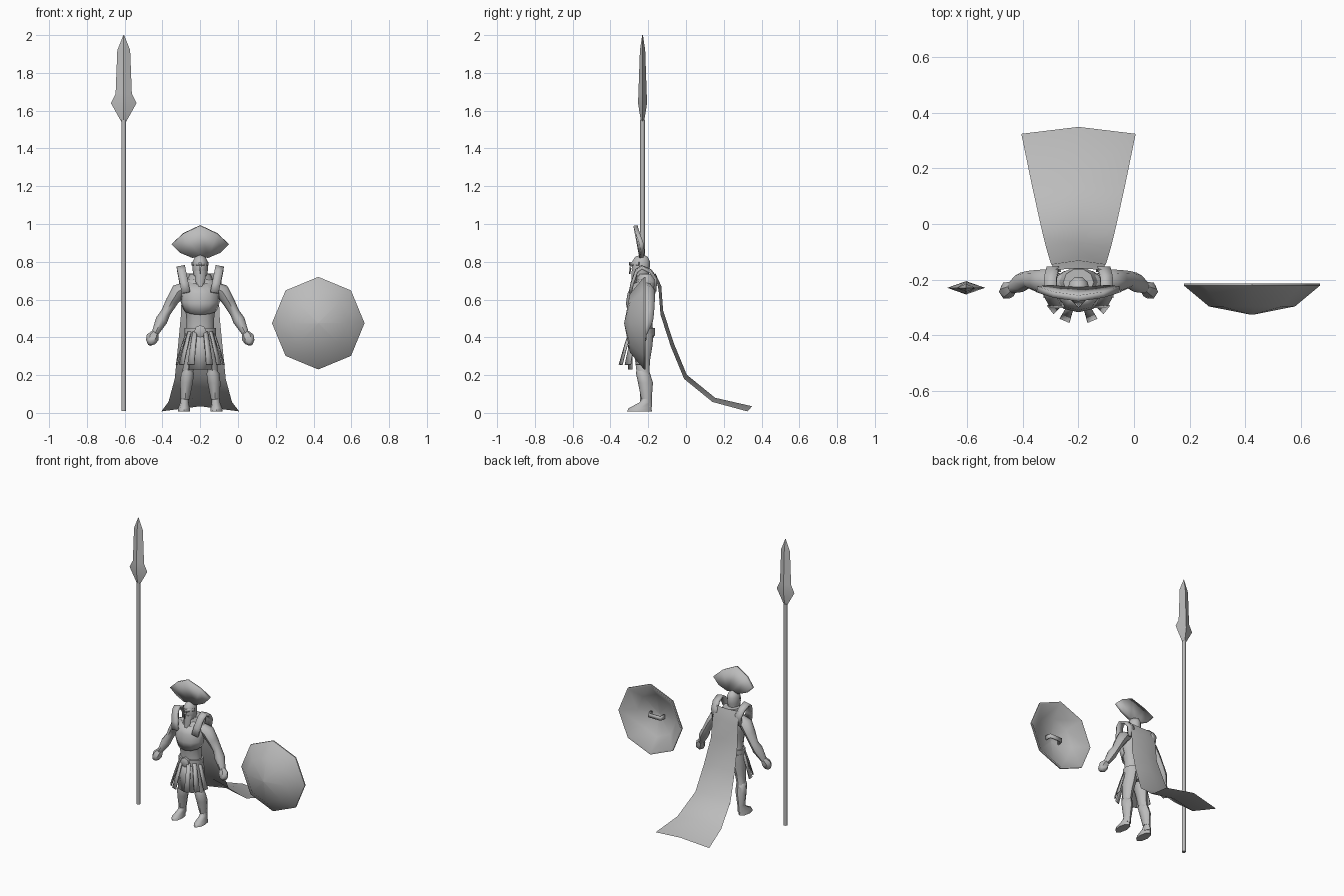
import bpy, bmesh, math
from mathutils import Vector

CX, CY = -0.20, -0.23          # warrior centre line
mat = bpy.data.materials.new("plain grey")
mat.diffuse_color = (0.5, 0.5, 0.5, 1)


def finish(name, verts, faces, angle=50, solid=0.0):
    me = bpy.data.meshes.new(name)
    me.from_pydata([tuple(v) for v in verts], [], faces)
    bm = bmesh.new()
    bm.from_mesh(me)
    bmesh.ops.recalc_face_normals(bm, faces=bm.faces)
    bm.to_mesh(me)
    bm.free()
    me.materials.append(mat)
    ob = bpy.data.objects.new(name, me)
    bpy.context.collection.objects.link(ob)
    if solid:
        m = ob.modifiers.new("thickness", "SOLIDIFY")
        m.thickness, m.offset = solid, 0
    bpy.ops.object.select_all(action="DESELECT")
    ob.select_set(True)
    bpy.context.view_layer.objects.active = ob
    bpy.ops.object.shade_smooth_by_angle(angle=math.radians(angle))
    return ob


def skin(name, rings, closed_ends=True, **kw):
    """Join equal-length rings of points into a tube."""
    n = len(rings[0])
    verts = [p for r in rings for p in r]
    faces = [(i * n + j, i * n + (j + 1) % n, (i + 1) * n + (j + 1) % n, (i + 1) * n + j)
             for i in range(len(rings) - 1) for j in range(n)]
    if closed_ends:
        faces += [tuple(range(n)), tuple((len(rings) - 1) * n + j for j in range(n))]
    return finish(name, verts, faces, **kw)


def stack(name, secs, n=10, **kw):
    """Horizontal ellipses: x, y, z, half width, half depth."""
    rings = [[(x + a * math.cos(2 * math.pi * k / n), y + b * math.sin(2 * math.pi * k / n), z)
              for k in range(n)] for x, y, z, a, b in secs]
    return skin(name, rings, **kw)


def limb(name, pts, n=8, **kw):
    """Rings square to a path of x, y, z, half width, half depth."""
    rings = []
    for i, p in enumerate(pts):
        d = Vector(pts[min(i + 1, len(pts) - 1)][:3]) - Vector(pts[max(i - 1, 0)][:3])
        v = Vector((0, 1, 0))
        u = v.cross(d).normalized()
        v = d.cross(u).normalized()
        rings.append([Vector(p[:3]) + u * p[3] * math.cos(2 * math.pi * k / n)
                      + v * p[4] * math.sin(2 * math.pi * k / n) for k in range(n)])
    return skin(name, rings, **kw)


def sheet(name, rows, **kw):
    """Grid surface through rows of points."""
    n = len(rows[0])
    faces = [(i * n + j, i * n + j + 1, (i + 1) * n + j + 1, (i + 1) * n + j)
             for i in range(len(rows) - 1) for j in range(n - 1)]
    return finish(name, [p for r in rows for p in r], faces, **kw)


# Spear
stack("spear_shaft", [(-0.605, CY, z, 0.013, 0.013) for z in (0.01, 1.55)], n=8)
stack("spear_head", [(-0.605, CY, z, a, b) for z, a, b in
      ((1.54, 0.012, 0.008), (1.64, 0.068, 0.024), (1.69, 0.043, 0.022),
       (1.92, 0.034, 0.014), (2.0, 0.002, 0.002))], n=4, angle=35)

# Shield: octagonal shell, hollow behind
SX, SZ = 0.425, 0.475
prof = [(0.003, -0.327), (0.155, -0.297), (0.245, -0.222), (0.245, -0.214),
        (0.232, -0.214), (0.148, -0.285), (0.003, -0.314)]
skin("shield", [[(SX + r * math.sin(k * math.pi / 4), y, SZ + r * math.cos(k * math.pi / 4))
                 for k in range(8)] for r, y in prof], angle=45)
# Shield handle
sheet("shield_handle", [[(SX + x, y, SZ - 0.014), (SX + x, y, SZ + 0.014)] for x, y in
      ((-0.05, -0.30), (-0.045, -0.262), (0.045, -0.262), (0.05, -0.30))], solid=0.01)

# Torso
stack("torso", [(CX, y, z, a, b) for y, z, a, b in
      ((-0.225, 0.37, 0.045, 0.04), (-0.225, 0.41, 0.08, 0.058), (-0.23, 0.46, 0.072, 0.052),
       (-0.235, 0.52, 0.075, 0.055), (-0.235, 0.58, 0.095, 0.066), (-0.228, 0.64, 0.108, 0.066),
       (-0.215, 0.69, 0.09, 0.054), (-0.215, 0.715, 0.05, 0.04))], n=12)
# Breastplate with pointed lower edge
rows = []
for z, w, d, drop in ((0.70, 0.06, 0.05, 0.02), (0.64, 0.095, 0.074, 0.01),
                      (0.59, 0.1, 0.082, 0.01), (0.55, 0.088, 0.07, 0.03)):
    rows.append([(CX + w * math.sin(t), -0.232 - d * math.cos(t), z - drop * math.cos(t))
                 for t in (math.radians(a) for a in range(-90, 91, 30))])
sheet("breastplate", rows, solid=0.008)

# Neck, collar, helmet and beard
stack("neck", [(CX, -0.22, 0.68, 0.04, 0.036), (CX, -0.235, 0.77, 0.03, 0.032)], n=8)
stack("collar", [(CX, -0.21, 0.69, 0.075, 0.055), (CX, -0.21, 0.735, 0.055, 0.05),
                 (CX, -0.21, 0.735, 0.04, 0.04)], n=10)
stack("helmet", [(CX, y, z, a, b) for y, z, a, b in
      ((-0.238, 0.725, 0.036, 0.04), (-0.24, 0.76, 0.041, 0.05), (-0.238, 0.80, 0.04, 0.05),
       (-0.236, 0.825, 0.028, 0.036), (-0.235, 0.837, 0.008, 0.01))], n=10)
stack("beard", [(CX, -0.285, 0.65, 0.008, 0.008), (CX, -0.275, 0.70, 0.026, 0.016),
                (CX, -0.268, 0.755, 0.03, 0.022)], n=6)
sheet("brow_guard", [[(CX + x, y, z) for x, y in ((-0.042, -0.25), (0, -0.298), (0.042, -0.25))]
      for z in (0.78, 0.8)], solid=0.008)
finish("nose_guard", [(CX - 0.008, -0.292, 0.79), (CX + 0.008, -0.292, 0.79), (CX, -0.298, 0.735)],
       [(0, 1, 2)], solid=0.008)

# Fan crest across the helmet
outer = ((-0.15, -0.235, 0.895), (-0.09, -0.255, 0.95), (0, -0.268, 0.992),
         (0.09, -0.255, 0.95), (0.15, -0.235, 0.895))
inner = ((-0.105, -0.23, 0.85), (-0.04, -0.236, 0.822), (0, -0.238, 0.835),
         (0.04, -0.236, 0.822), (0.105, -0.23, 0.85))
sheet("crest", [[(CX + x, y, z) for x, y, z in r] for r in (outer, inner)], solid=0.022)

# Belt and buckle
stack("belt", [(CX, -0.23, z, 0.083, 0.066) for z in (0.41, 0.45)], n=12)
skin("buckle", [[(CX + r * math.sin(k * math.pi / 4), y, 0.432 + r * math.cos(k * math.pi / 4))
                 for k in range(8)] for r, y in ((0.032, -0.285), (0.032, -0.302), (0.018, -0.308))])

# Front loin cloth
sheet("loin_cloth", [[(CX - w, y + 0.02, z), (CX, y, z), (CX + w, y + 0.02, z)] for w, y, z in
      ((0.04, -0.295, 0.42), (0.055, -0.305, 0.34), (0.06, -0.305, 0.23))], solid=0.006)

for s, side in ((-1, "right"), (1, "left")):
    # Skirt straps fanned round the front and sides
    for i, deg in enumerate((23, 52, 82)):
        a = math.radians(deg)
        out, along = Vector((s * math.sin(a), -math.cos(a), 0)), Vector((s * math.cos(a), math.sin(a), 0))
        rows = [[Vector((CX, CY, z)) + out * r + along * w * e for e in (-1, 1)]
                for r, z, w in ((0.072, 0.43, 0.012), (0.098, 0.35, 0.015), (0.126, 0.255, 0.019))]
        sheet(f"skirt_strap_{side}_{i}", rows, solid=0.007)

    # Arm and fist
    P = lambda pts: [(CX + s * p[0],) + p[1:] for p in pts]
    limb(f"arm_{side}", P([(0.07, -0.215, 0.665, 0.03, 0.035), (0.115, -0.21, 0.645, 0.04, 0.046),
                           (0.15, -0.205, 0.59, 0.032, 0.04), (0.183, -0.2, 0.53, 0.026, 0.031),
                           (0.205, -0.21, 0.49, 0.032, 0.036), (0.24, -0.228, 0.42, 0.018, 0.022)]))
    limb(f"fist_{side}", P([(0.238, -0.226, 0.425, 0.02, 0.02), (0.252, -0.235, 0.4, 0.034, 0.03),
                            (0.262, -0.245, 0.375, 0.027, 0.028),
                            (0.268, -0.25, 0.362, 0.012, 0.016)]), n=6)

    # Raised shoulder yoke arching front to back
    sheet(f"shoulder_yoke_{side}", [[(CX + s * (x - 0.022), y, z), (CX + s * (x + 0.022), y, z - 0.008)]
          for x, y, z in ((0.075, -0.295, 0.64), (0.085, -0.285, 0.69), (0.098, -0.262, 0.755),
                          (0.102, -0.235, 0.775), (0.1, -0.19, 0.755), (0.092, -0.16, 0.715),
                          (0.085, -0.165, 0.65))], solid=0.016)

    # Leg, greave and foot
    stack(f"leg_{side}", P([(0.04, -0.225, 0.42, 0.042, 0.052), (0.047, -0.23, 0.36, 0.043, 0.053),
                            (0.058, -0.23, 0.28, 0.033, 0.04), (0.065, -0.228, 0.22, 0.028, 0.034),
                            (0.073, -0.212, 0.16, 0.031, 0.037), (0.08, -0.205, 0.08, 0.02, 0.024),
                            (0.082, -0.205, 0.03, 0.022, 0.026)]), n=8)
    stack(f"greave_{side}", P([(0.08, -0.208, 0.07, 0.023, 0.028), (0.073, -0.216, 0.16, 0.034, 0.038),
                               (0.067, -0.228, 0.21, 0.034, 0.037),
                               (0.065, -0.242, 0.238, 0.014, 0.018)]), n=8)
    stack(f"foot_{side}", P([(0.086, -0.246, 0.008, 0.032, 0.066), (0.086, -0.243, 0.025, 0.031, 0.06),
                             (0.083, -0.215, 0.055, 0.022, 0.032),
                             (0.082, -0.206, 0.08, 0.02, 0.025)]), n=8)

# Trailing cape, centre line lifted slightly
rows = []
for y, z, w in ((-0.165, 0.74, 0.085), (-0.145, 0.65, 0.098), (-0.135, 0.52, 0.102),
                (-0.08, 0.35, 0.118), (-0.01, 0.18, 0.135), (0.14, 0.058, 0.168), (0.325, 0.008, 0.206)):
    rows.append([(CX - w, y, z), (CX, y + 0.014, z + 0.022), (CX + w, y, z)])
rows[0][1] = (CX, -0.16, 0.735)
rows[-1][1] = (CX, 0.35, 0.035)
sheet("cape", rows)
